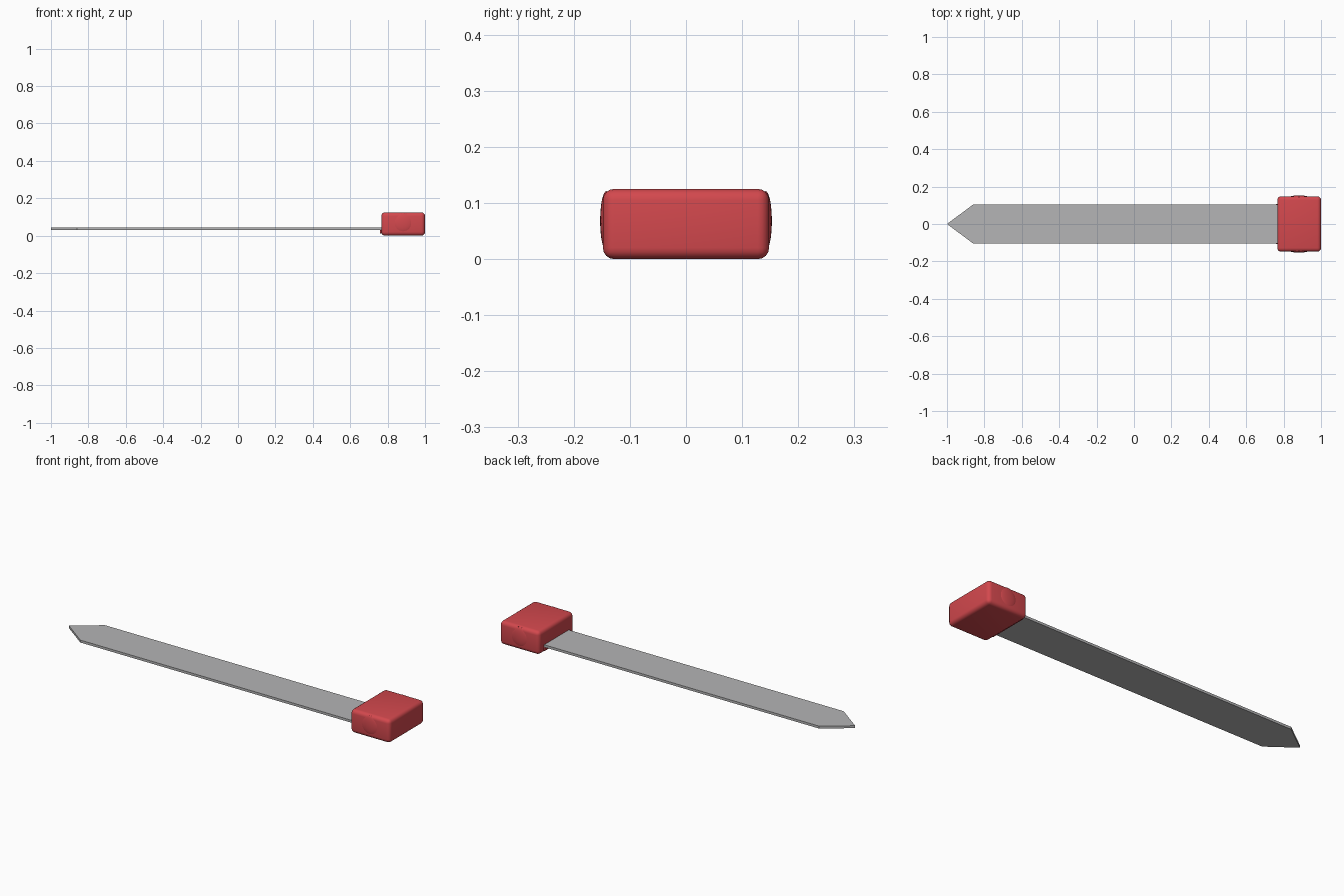
import bpy, bmesh, math

if "Cube" in bpy.data.objects:
    bpy.data.objects.remove(bpy.data.objects["Cube"])


def material(name, rgb):
    m = bpy.data.materials.new(name)
    m.diffuse_color = (*rgb, 1)
    m.use_nodes = True
    m.node_tree.nodes["Principled BSDF"].inputs["Base Color"].default_value = m.diffuse_color
    return m


red = material("red", (0.65, 0.065, 0.075))
steel = material("steel grey", (0.46, 0.46, 0.465))


def smooth(ob, angle=40):
    bpy.ops.object.select_all(action='DESELECT')
    ob.select_set(True)
    bpy.context.view_layer.objects.active = ob
    bpy.ops.object.shade_smooth_by_angle(angle=math.radians(angle))


def rounded_box(name, lo, hi, radius, mat):
    centre = [(a + b) / 2 for a, b in zip(lo, hi)]
    bpy.ops.mesh.primitive_cube_add(size=1, location=centre)
    ob = bpy.context.object
    ob.name = name
    ob.scale = [b - a for a, b in zip(lo, hi)]
    bpy.ops.object.transform_apply(location=False, rotation=False, scale=True)
    ob.data.materials.append(mat)
    bev = ob.modifiers.new("round", 'BEVEL')
    bev.width = radius
    bev.segments = 4
    bpy.ops.object.modifier_apply(modifier=bev.name)
    smooth(ob)
    return ob


# Case and the small lip under the blade outlet
rounded_box("case", (0.766, -0.148, 0), (1.0, 0.148, 0.125), 0.02, red)
rounded_box("outlet_lip", (0.759, -0.108, 0.012), (0.80, 0.108, 0.03), 0.003, red)

# Shallow domed buttons on both sides
for side, name in ((-1, "front_button"), (1, "back_button")):
    bpy.ops.mesh.primitive_uv_sphere_add(segments=32, ring_count=16, radius=1,
                                         location=(0.882, side * 0.142, 0.068))
    button = bpy.context.object
    button.name = name
    button.scale = (0.053, 0.011, 0.053)
    bpy.ops.object.transform_apply(location=False, rotation=False, scale=True)
    button.data.materials.append(red)
    smooth(button)

# Flat pointed blade, extruded from its outline
bm = bmesh.new()
outline = [(-1, 0), (-0.86, -0.104), (0.81, -0.104), (0.81, 0.104), (-0.86, 0.104)]
face = bm.faces.new([bm.verts.new((x, y, 0.03)) for x, y in outline])
top = bmesh.ops.extrude_face_region(bm, geom=[face])
bmesh.ops.translate(bm, vec=(0, 0, 0.013),
                    verts=[v for v in top["geom"] if isinstance(v, bmesh.types.BMVert)])
bmesh.ops.recalc_face_normals(bm, faces=bm.faces)
mesh = bpy.data.meshes.new("blade")
bm.to_mesh(mesh)
bm.free()
mesh.materials.append(steel)
blade = bpy.data.objects.new("blade", mesh)
bpy.context.collection.objects.link(blade)
